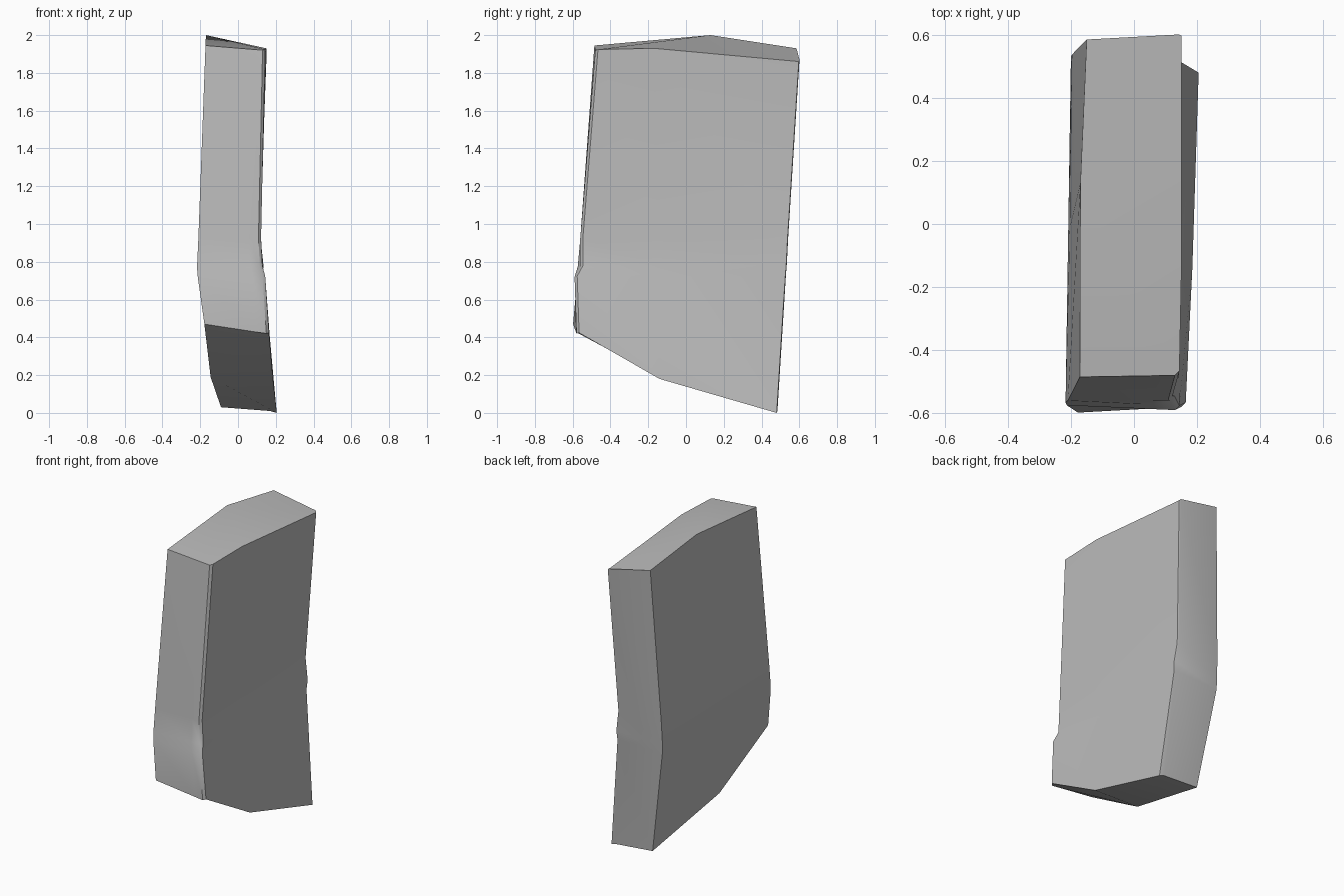
import bpy
import bmesh
from mathutils import Vector

cube = bpy.data.objects.get("Cube")
if cube:
    bpy.data.objects.remove(cube)

# Stone colour
stone = bpy.data.materials.new("stone_grey")
stone.use_nodes = True
grey = (0.5, 0.5, 0.5, 1)
stone.diffuse_color = grey
stone.node_tree.nodes["Principled BSDF"].inputs["Base Color"].default_value = grey


def path(*points):
    return [Vector(p) for p in points]


def shifted(edge, offset):
    return [p + Vector(offset) for p in edge]


def between(edge_a, edge_b, amount):
    return [a.lerp(b, amount) for a, b in zip(edge_a, edge_b)]


# Four long corner edges of the slab, each from top to bottom
front_left = path((.13, -.48, 1.92), (.108, -.56, .92), (.115, -.56, .775),
                  (.13, -.59, .72), (.15, -.58, .42))
back_left = path((.15, .597, 1.86), (.115, .537, .92), (.135, .53, .78),
                 (.13, .525, .72), (.205, .48, 0))
back_right = path((-.15, .585, 1.93), (-.197, .537, .92), (-.2, .53, .78),
                  (-.198, .528, .72), (-.09, .475, .03))
front_right = path((-.172, -.485, 1.945), (-.21, -.56, .92), (-.217, -.567, .77),
                   (-.213, -.575, .72), (-.178, -.598, .47))

# Worn bevels along the left edges
front_bevel = shifted(front_left, (.014, .014, .004))
back_bevel = shifted(back_left, (-.008, .004, .01))
back_bevel[-1].x -= .027

# Extra column keeps the chipped notch local on the front face
notch = between(front_right, front_left, .84)
notch[2].y -= .012

# Middle columns carry the creases of the top and the underside
mid_left = between(front_bevel, back_left, .37)
mid_left[0] = Vector((.15, -.17, 1.93))
mid_left[-1] = Vector((.185, -.14, .18))
mid_right = between(front_right, back_right, .5)
mid_right[0] = Vector((-.17, .13, 2))
mid_right[-1] = Vector((-.145, -.14, .19))

# Skin the columns, then close both ends with two creased facets
columns = [front_right, notch, front_left, front_bevel, mid_left,
           back_left, back_bevel, back_right, mid_right]
bm = bmesh.new()
grid = [[bm.verts.new(p) for p in column] for column in columns]
for here, following in zip(grid, grid[1:] + grid[:1]):
    for row in range(len(here) - 1):
        bm.faces.new((here[row], here[row + 1], following[row + 1], following[row]))
for end in (0, -1):
    ring = [column[end] for column in grid]
    bm.faces.new(ring[:5] + ring[8:])
    bm.faces.new(ring[4:])
bmesh.ops.recalc_face_normals(bm, faces=bm.faces[:])

mesh = bpy.data.meshes.new("stone_slab")
bm.to_mesh(mesh)
bm.free()
mesh.materials.append(stone)
slab = bpy.data.objects.new("stone_slab", mesh)
bpy.context.collection.objects.link(slab)

# Soft facets with crisp edges
bpy.ops.object.select_all(action="DESELECT")
slab.select_set(True)
bpy.context.view_layer.objects.active = slab
bpy.ops.object.shade_smooth_by_angle(angle=.6)
